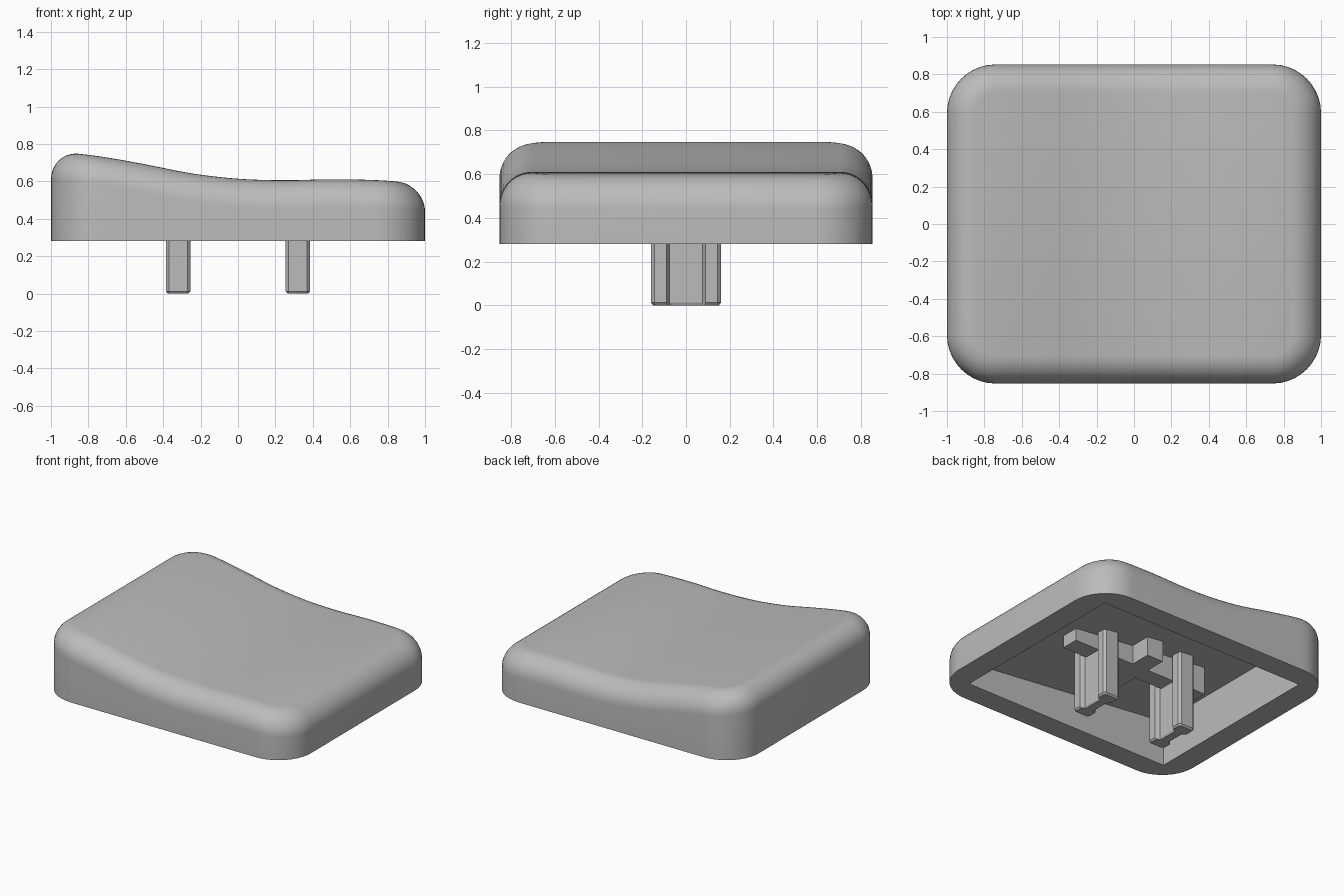
import bpy, bmesh, math
from mathutils import Vector

old = bpy.data.objects.get("Cube")
if old:
    bpy.data.objects.remove(old, do_unlink=True)

# Single plastic colour
plastic = bpy.data.materials.new("grey_plastic")
plastic.use_nodes = True
colour = (0.5, 0.5, 0.5, 1)
plastic.diffuse_color = colour
plastic.node_tree.nodes["Principled BSDF"].inputs["Base Color"].default_value = colour

HALF_X, HALF_Y, BASE = 1.0, 0.853, 0.28
CORNER, FILLET = 0.26, 0.15
WAVE = [0.76, 0.735, 0.692, 0.643, 0.614, 0.606, 0.611, 0.606, 0.588]


def finish(name, bm, smooth=False):
    bmesh.ops.recalc_face_normals(bm, faces=bm.faces[:])
    mesh = bpy.data.meshes.new(name)
    bm.to_mesh(mesh)
    bm.free()
    obj = bpy.data.objects.new(name, mesh)
    bpy.context.collection.objects.link(obj)
    mesh.materials.append(plastic)
    if smooth:
        bpy.ops.object.select_all(action="DESELECT")
        obj.select_set(True)
        bpy.context.view_layer.objects.active = obj
        bpy.ops.object.shade_smooth_by_angle(angle=math.radians(30))
    return obj


def bridge(bm, a, b):
    n = len(a)
    return [bm.faces.new((a[i], a[(i + 1) % n], b[(i + 1) % n], b[i])) for i in range(n)]


def top_height(x):
    """Smooth wave through evenly spaced heights."""
    t = (x + 1) * 4
    i = max(0, min(7, int(t)))
    t -= i
    p = [WAVE[max(0, min(8, i + k))] for k in (-1, 0, 1, 2)]
    return p[1] + t / 2 * (p[2] - p[0] + t * (
        2 * p[0] - 5 * p[1] + 4 * p[2] - p[3] + t * (3 * (p[1] - p[2]) + p[3] - p[0])))


def outline(inset, arc=10, along=28):
    """Rounded rectangle; the first half is the back, the second mirrors it."""
    r = CORNER - inset
    cx, cy = HALF_X - CORNER, HALF_Y - CORNER
    right = [(cx + r * math.cos(a), cy + r * math.sin(a))
             for a in (math.pi / 2 * k / arc for k in range(arc + 1))]
    straight = [(cx - 2 * cx * k / along, cy + r) for k in range(1, along)]
    back = right + straight + [(-x, y) for x, y in reversed(right)]
    return back + [(x, -y) for x, y in reversed(back)]


# Shell: straight wall, rounded shoulder, wavy top
bm = bmesh.new()
base = [bm.verts.new((x, y, BASE)) for x, y in outline(0)]
ring = base
STEPS = 10
for k in range(STEPS + 1):
    a = math.pi / 2 * k / STEPS
    nxt = [bm.verts.new((x, y, top_height(x) - FILLET * (1 - math.sin(a))))
           for x, y in outline(FILLET * (1 - math.cos(a)))]
    bridge(bm, ring, nxt)
    ring = nxt
n = len(ring)
for i in range(n // 2 - 1):
    bm.faces.new((ring[i], ring[i + 1], ring[n - 2 - i], ring[n - 1 - i]))

# Hollow underside with a sloping ceiling
corners = [(0.83, 0.69), (-0.83, 0.69), (-0.83, -0.69), (0.83, -0.69)]
rim = [bm.verts.new((x, y, BASE)) for x, y in corners]
ceiling = [bm.verts.new((x, y, 0.525 - 0.102 * x)) for x, y in corners]
bridge(bm, rim, ceiling)
bm.faces.new(ceiling)
edges = [bm.edges.get((loop[i - 1], loop[i])) for loop in (base, rim) for i in range(len(loop))]
bmesh.ops.triangle_fill(bm, edges=edges, use_beauty=True, normal=Vector((0, 0, -1)))
finish("cap_shell", bm, smooth=True)

# Two mounting stems with a dog-bone section and chamfered feet
quarter = [(0.035, 0.075), (0.065, 0.09), (0.065, 0.145), (0.05, 0.16)]
half = quarter + [(-x, y) for x, y in reversed(quarter)]
section = half + [(-x, -y) for x, y in half]
for name, cx in (("left_stem", 0.32), ("right_stem", -0.32)):
    bm = bmesh.new()
    rings = [[bm.verts.new((cx + x * sx, y * sy, z)) for x, y in section]
             for z, sx, sy in ((0, 0.85, 0.94), (0.012, 1, 1), (0.56, 1, 1))]
    bridge(bm, rings[0], rings[1])
    bridge(bm, rings[1], rings[2])
    bm.faces.new(rings[0])
    bm.faces.new(rings[2])
    finish(name, bm)

# Crossed ribs under the ceiling
for name, hx, hy in (("long_rib", 0.55, 0.065), ("cross_rib", 0.065, 0.216)):
    bm = bmesh.new()
    bmesh.ops.create_cube(bm, size=1)
    for v in bm.verts:
        v.co = (v.co.x * 2 * hx, v.co.y * 2 * hy, 0.48 + v.co.z * 0.2)
    finish(name, bm)
